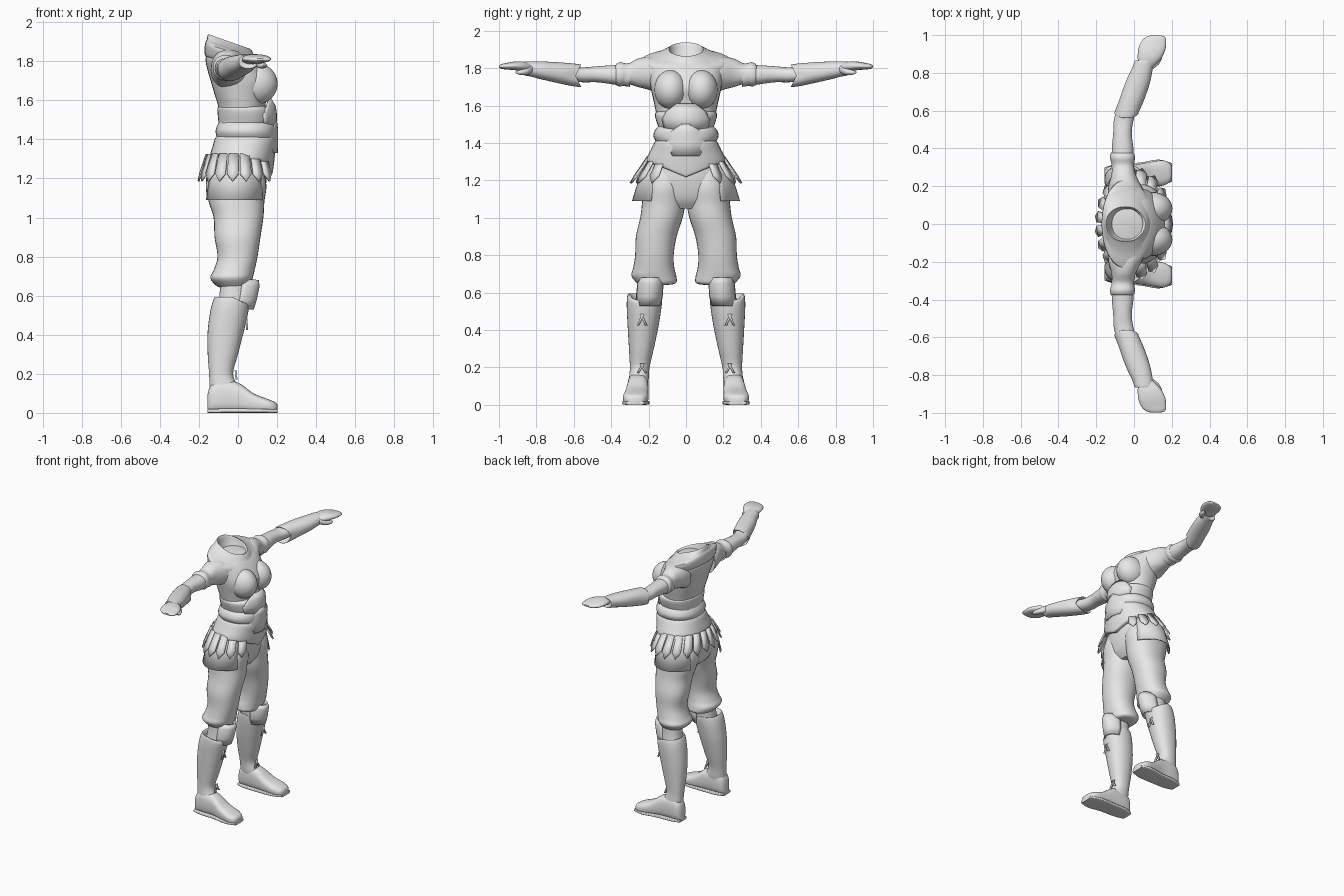
import bpy, math
from mathutils import Vector

grey = bpy.data.materials.new("plain_grey")
grey.diffuse_color = (0.8, 0.8, 0.8, 1)


def make(name, verts, faces, thick=0):
    me = bpy.data.meshes.new(name)
    me.from_pydata([tuple(v) for v in verts], [], faces)
    me.materials.append(grey)
    ob = bpy.data.objects.new(name, me)
    bpy.context.collection.objects.link(ob)
    bpy.context.view_layer.objects.active = ob
    for o in bpy.context.selected_objects:
        o.select_set(False)
    ob.select_set(True)
    bpy.ops.object.mode_set(mode='EDIT')
    bpy.ops.mesh.select_all(action='SELECT')
    bpy.ops.mesh.normals_make_consistent(inside=False)
    bpy.ops.object.mode_set(mode='OBJECT')
    if thick:
        m = ob.modifiers.new("thickness", 'SOLIDIFY')
        m.thickness = thick
        m.offset = 0
    bpy.ops.object.shade_smooth_by_angle(angle=math.radians(40))
    return ob


def smooth_rows(rows, k=4):
    # Catmull-Rom interpolation between cross-sections
    out = []
    for i in range(len(rows) - 1):
        p = [rows[max(i - 1, 0)], rows[i], rows[i + 1], rows[min(i + 2, len(rows) - 1)]]
        for j in range(k):
            t = j / k
            out.append([0.5 * (2 * b + (c - a) * t + (2 * a - 5 * b + 4 * c - d) * t * t
                               + (3 * b - a - 3 * c + d) * t ** 3) for a, b, c, d in zip(*p)])
    return out + [list(rows[-1])]


def loft(name, rows, axis='z', side=1, power=2.2, warp=None, n=32, k=4, caps=True):
    # rows: (a0, a1, b0, b1, t), the extents of each section and its place on the axis
    verts, faces = [], []
    rows = smooth_rows(rows, k)
    for a0, a1, b0, b1, t in rows:
        for i in range(n):
            c, s = math.cos(math.tau * i / n), math.sin(math.tau * i / n)
            a = (a0 + a1) / 2 + (a1 - a0) / 2 * math.copysign(abs(c) ** (2 / power), c)
            b = (b0 + b1) / 2 + (b1 - b0) / 2 * math.copysign(abs(s) ** (2 / power), s)
            v = {'z': (a, b, t), 'y': (a, t, b), 'x': (t, a, b)}[axis]
            if warp:
                v = warp(*v)
            verts.append((v[0], v[1] * side, v[2]))
    for r in range(len(rows) - 1):
        for i in range(n):
            j = (i + 1) % n
            faces.append((r * n + i, r * n + j, r * n + n + j, r * n + n + i))
    if caps:
        faces += [tuple(range(n))[::-1], tuple(range((len(rows) - 1) * n, len(rows) * n))]
    return make(name, verts, faces)


def panel(name, rows, thick=0.008, side=1, n=12):
    # curved plate; rows: (cx, cy, rx, ry, z, start angle, end angle), 0 degrees = forwards
    verts = []
    for cx, cy, rx, ry, z, a0, a1 in rows:
        for i in range(n + 1):
            a = math.radians(a0 + (a1 - a0) * i / n)
            verts.append((cx + rx * math.cos(a), side * (cy + ry * math.sin(a)), z))
    w = n + 1
    faces = [(r * w + i, r * w + i + 1, r * w + w + i + 1, r * w + w + i)
             for r in range(len(rows) - 1) for i in range(n)]
    return make(name, verts, faces, thick)


def sphere(name, loc, rad):
    rows = [(loc[0] - rad[0] * math.sin(u), loc[0] + rad[0] * math.sin(u),
             loc[1] - rad[1] * math.sin(u), loc[1] + rad[1] * math.sin(u),
             loc[2] - rad[2] * math.cos(u)) for u in [math.pi * (i + .1) / 12.2 for i in range(13)]]
    return loft(name, rows, power=2, k=1)


# torso
loft("torso", [(-.13, .10, -.16, .16, 1.30), (-.11, .16, -.15, .15, 1.40),
               (-.10, .15, -.145, .145, 1.48), (-.10, .14, -.16, .16, 1.56),
               (-.12, .15, -.175, .175, 1.63), (-.14, .165, -.19, .19, 1.70),
               (-.16, .13, -.20, .20, 1.77), (-.165, .09, -.20, .20, 1.82),
               (-.14, .04, -.12, .12, 1.86)])
for s in (1, -1):
    sphere("bust", (.095, s * .082, 1.685), (.108, .088, .105))


# mantle with open, sloping collar
def collar_slope(x, y, z):
    f = min(max(x / .12, 0), 1)
    return x, y * (1 - .35 * f), z - .35 * (x + .05)


loft("collar_mantle", [(-.10, 0, -.05, .05, 1.81), (-.13, .03, -.08, .08, 1.86),
                       (-.145, .055, -.09, .09, 1.90), (-.155, .07, -.10, .10, 1.897),
                       (-.16, .085, -.16, .16, 1.872), (-.168, .11, -.235, .235, 1.852),
                       (-.172, .125, -.228, .228, 1.81), (-.165, .12, -.205, .205, 1.785),
                       (-.13, .08, -.15, .15, 1.79)], warp=collar_slope, k=3)

# waist wrap: two rolls of cloth
loft("waist_wrap_upper", [(-.09, .13, -.14, .14, 1.575), (-.105, .165, -.163, .163, 1.562),
                          (-.105, .175, -.165, .165, 1.54), (-.10, .175, -.15, .15, 1.49),
                          (-.09, .15, -.14, .14, 1.46)], k=3)
loft("waist_wrap_lower", [(-.09, .15, -.14, .14, 1.495), (-.105, .19, -.162, .162, 1.475),
                          (-.115, .195, -.175, .175, 1.44), (-.105, .19, -.158, .158, 1.405),
                          (-.09, .15, -.14, .14, 1.39)], k=3)


# hip sash dipping at the front
def sash_dip(x, y, z):
    f = max(0, x / .19) * max(0, 1 - abs(y) / .2)
    return x, y, z - .09 * f * (1.42 - z) / .13


loft("hip_sash", [(-.09, .15, -.14, .14, 1.425), (-.115, .195, -.165, .165, 1.41),
                  (-.13, .19, -.188, .188, 1.365), (-.145, .18, -.212, .212, 1.315),
                  (-.145, .17, -.21, .21, 1.295), (-.12, .13, -.18, .18, 1.29)], warp=sash_dip, k=3)

# belly plates
panel("belly_plate_upper", [(0, 0, .165, .15, 1.61, -18, 18), (0, 0, .19, .16, 1.57, -40, 40),
                            (0, 0, .195, .165, 1.53, -50, 50), (0, 0, .195, .16, 1.47, -46, 46)])
panel("belly_plate_lower", [(0, 0, .195, .16, 1.50, -10, 10), (0, 0, .20, .165, 1.46, -28, 28),
                            (0, 0, .202, .17, 1.40, -42, 42), (0, 0, .20, .17, 1.33, -24, 24)])

# trouser seat
loft("trouser_seat", [(-.13, .14, -.17, .17, 1.34), (-.15, .15, -.20, .20, 1.26),
                      (-.165, .145, -.22, .22, 1.18), (-.15, .125, -.19, .19, 1.10),
                      (-.10, .09, -.11, .11, 1.05)])

for s in (1, -1):
    # trouser leg gathered below the knee
    loft("trouser_leg", [(-.13, .12, .02, .20, 1.27), (-.165, .145, .004, .225, 1.17),
                         (-.15, .135, .004, .235, 1.08), (-.125, .13, .018, .245, 1.0),
                         (-.12, .115, .05, .268, .90), (-.105, .10, .066, .272, .80),
                         (-.125, .085, .062, .283, .73), (-.142, .075, .052, .292, .69),
                         (-.11, .06, .055, .262, .65), (-.08, .04, .12, .25, .64)], side=s)
    # knee, boot shaft and foot
    loft("knee", [(-.09, .05, .125, .26, .70), (-.095, .05, .13, .265, .60),
                  (-.11, .04, .14, .28, .50)], side=s)
    loft("boot_shaft", [(-.10, .03, .15, .28, .565), (-.11, .04, .135, .30, .59),
                        (-.122, .055, .127, .313, .588), (-.14, .05, .13, .317, .53),
                        (-.155, .03, .147, .312, .42), (-.155, 0, .172, .305, .30),
                        (-.148, -.025, .195, .30, .20), (-.145, 0, .20, .305, .13),
                        (-.14, 0, .21, .30, .06)], side=s,
         warp=lambda x, y, z: (x, y, z - max(0, x + .03) * .5 * max(0, (z - .4) / .2)))
    loft("boot_foot", [(.235, .28, .004, .09, -.157), (.212, .302, 0, .14, -.14),
                       (.202, .312, 0, .17, -.09), (.20, .315, 0, .155, 0),
                       (.20, .328, 0, .10, .08), (.203, .337, 0, .072, .15),
                       (.222, .322, 0, .055, .19), (.245, .30, .005, .04, .202)],
         axis='x', side=s, power=2.8)
    loft("boot_sole", [(.215, .30, 0, .02, -.155), (.197, .318, 0, .022, -.09),
                       (.195, .325, 0, .022, .03), (.198, .341, 0, .022, .13),
                       (.225, .322, 0, .02, .202)], axis='x', side=s, power=5)
    # knee plate
    panel("knee_plate", [(.01, .19, .09, .05, .68, -75, 75), (.01, .19, .095, .065, .65, -85, 85),
                         (.0, .195, .09, .065, .58, -85, 85), (-.01, .20, .085, .06, .53, -75, 75)],
          thick=.012, side=s)
    # boot laces: crossed ends
    for z, x, h in ((.455, .043, .03), (.195, -.012, .025)):
        for d in (1, -1):
            pts = [Vector((x + dx, s * (.235 + d * (w + q)), z + dz)) for w, q, dz, dx in
                   ((-.005, -.007, h, 0), (.006, -.007, h, 0), (.028, 0, -h, .004), (.016, 0, -h, .004))]
            make("boot_lace", pts, [(0, 1, 2, 3)], .01)

    # side skirt panel
    panel("skirt_panel", [(-.005, 0, .15, .205, 1.32, 45, 138), (-.01, 0, .17, .245, 1.22, 43, 140),
                          (-.015, 0, .185, .285, 1.09, 41, 142)], side=s)
    # pointed skirt straps
    for deg in (38, 58, 78, 98, 118, 138, 155, 172):
        a = math.radians(deg)
        u = Vector((math.cos(a), s * math.sin(a), 0))
        t = Vector((-u.y, u.x, 0))
        top = Vector((.16 * u.x, .205 * u.y, 1.325))
        low = Vector((.205 * u.x, .30 * u.y, 1.185))
        mid = top.lerp(low, .72)
        pts = [top - t * .024, top + t * .024, mid + t * .03, low, mid - t * .03]
        make("skirt_strap", pts, [(0, 1, 2, 3, 4)], .009)

    # arm with short sleeve
    loft("arm", [(-.12, .0, 1.70, 1.82, .30), (-.117, -.003, 1.715, 1.815, .40),
                 (-.11, -.012, 1.725, 1.81, .48), (-.105, .0, 1.725, 1.805, .56),
                 (-.07, .03, 1.74, 1.82, .66), (.02, .09, 1.775, 1.825, .84)], axis='y', side=s)
    loft("sleeve", [(-.14, .07, 1.66, 1.85, .14), (-.135, .04, 1.685, 1.86, .20),
                    (-.12, .01, 1.70, 1.85, .26), (-.117, .0, 1.715, 1.825, .31),
                    (-.128, .005, 1.702, 1.832, .35), (-.122, -.002, 1.712, 1.82, .375),
                    (-.10, -.02, 1.73, 1.80, .375)], axis='y', side=s)
    # bracer, its elbow edge longer on the top and underside
    loft("bracer", [(-.09, .01, 1.73, 1.80, .595), (-.103, .022, 1.705, 1.815, .575),
                    (-.10, .028, 1.70, 1.822, .59), (-.077, .055, 1.715, 1.83, .66),
                    (-.045, .085, 1.735, 1.835, .75), (-.008, .10, 1.755, 1.837, .83),
                    (.005, .10, 1.763, 1.835, .865), (.03, .08, 1.78, 1.82, .86)], axis='y', side=s,
         warp=lambda x, y, z: (x, y - max(0, .65 - y) * (abs(z - 1.76) / .06 - .5) * .4, z))
    # mitten hand and thumb
    loft("hand", [(.03, .09, 1.785, 1.82, .82), (.02, .14, 1.785, 1.835, .87),
                  (.022, .165, 1.79, 1.835, .92), (.035, .17, 1.793, 1.828, .96),
                  (.06, .165, 1.797, 1.822, .988), (.09, .14, 1.803, 1.815, .999)],
         axis='y', side=s)
    loft("thumb", [(.07, .10, 1.78, 1.815, .82), (.09, .135, 1.765, 1.80, .85),
                   (.115, .15, 1.765, 1.79, .89), (.128, .142, 1.775, 1.782, .912)],
         axis='y', side=s, n=16)
